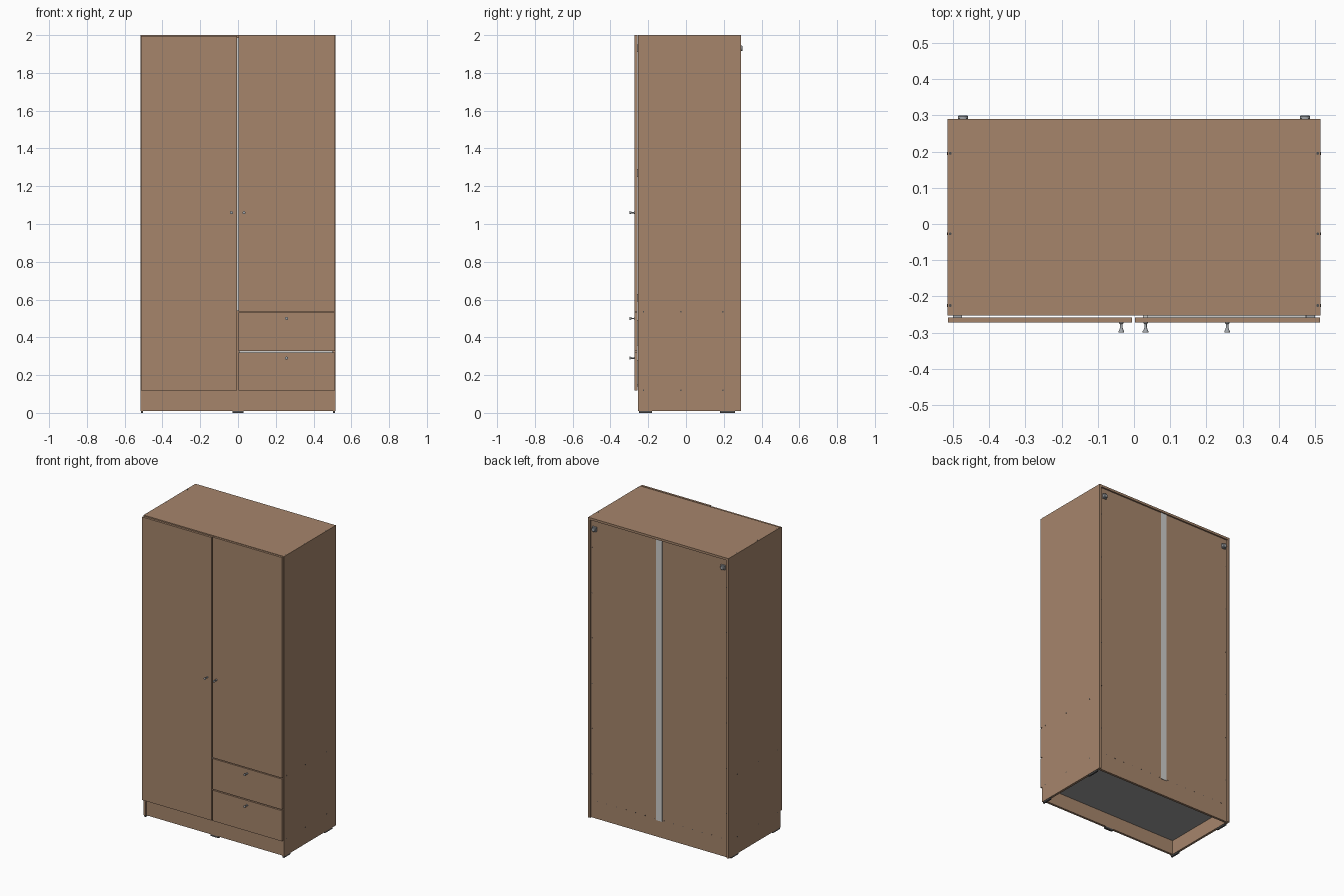
import bpy, bmesh, math
from mathutils import Matrix, Vector

cube = bpy.data.objects.get("Cube")
if cube:
    bpy.data.objects.remove(cube, do_unlink=True)


def material(name, rgb):
    m = bpy.data.materials.new(name)
    m.use_nodes = True
    m.diffuse_color = (*rgb, 1)
    m.node_tree.nodes["Principled BSDF"].inputs["Base Color"].default_value = (*rgb, 1)
    return m


WOOD = material("brown wood", (0.38, 0.235, 0.148))
PALE = material("pale grey", (0.62, 0.62, 0.61))
BOARD = material("grey board", (0.34, 0.34, 0.34))
STEEL = material("steel", (0.36, 0.38, 0.40))
DARK = material("dark metal", (0.08, 0.08, 0.08))


def finish(name, bm, *mats):
    me = bpy.data.meshes.new(name)
    bm.to_mesh(me)
    bm.free()
    for m in mats:
        me.materials.append(m)
    ob = bpy.data.objects.new(name, me)
    bpy.context.scene.collection.objects.link(ob)
    return ob


def box(name, x, y, z, mat=WOOD, facing=None, face_mat=None):
    """Box from (min, max) spans; faces pointing along `facing` take face_mat."""
    bm = bmesh.new()
    bmesh.ops.create_cube(bm, size=1)
    for v in bm.verts:
        for i, (lo, hi) in enumerate((x, y, z)):
            v.co[i] = hi if v.co[i] > 0 else lo
    bm.normal_update()
    if facing:
        for f in bm.faces:
            f.material_index = int(f.normal.dot(Vector(facing)) > 0.9)
    return finish(name, bm, mat, *([face_mat] if face_mat else []))


def lathe(name, at, axis, profile, mat, segments=20):
    """Revolve (radius, distance) points about an axis starting at `at`."""
    bm = bmesh.new()
    turn = Vector((0, 0, 1)).rotation_difference(Vector(axis)).to_matrix().to_4x4()
    place = Matrix.Translation(at) @ turn
    rings = [[bm.verts.new(place @ Vector((r * math.cos(a), r * math.sin(a), d)))
              for a in (2 * math.pi * k / segments for k in range(segments))]
             for r, d in profile]
    for low, high in zip(rings, rings[1:]):
        for k in range(segments):
            n = (k + 1) % segments
            bm.faces.new((low[k], low[n], high[n], high[k])).smooth = True
    bm.faces.new(rings[0][::-1])
    bm.faces.new(rings[-1])
    ob = finish(name, bm, mat)
    bpy.ops.object.select_all(action='DESELECT')
    ob.select_set(True)
    bpy.context.view_layer.objects.active = ob
    bpy.ops.object.shade_smooth_by_angle(angle=math.radians(35))
    return ob


def disc(name, at, axis, radius, depth, mat):
    return lathe(name, at, axis, [(radius, 0), (radius, depth)], mat, 12)


W, FRONT, BACK, T = 0.515, -0.253, 0.29, 0.015
INNER = W - T

# Carcass
box("top_panel", (-W, W), (FRONT, BACK), (2 - T, 2))
box("bottom_panel", (-INNER, INNER), (FRONT, 0.275), (0.105, 0.12), WOOD, (0, 0, -1), BOARD)
box("fixed_shelf", (-INNER, INNER), (FRONT + 0.005, 0.275), (0.528, 0.543))
box("lower_divider", (-0.008, 0.008), (FRONT + 0.005, 0.275), (0.12, 0.528))
box("front_plinth", (-INNER, INNER), (-0.247, -0.232), (0.011, 0.105))
box("back_plinth", (-INNER, INNER), (0.265, 0.28), (0.011, 0.12))
box("back_panel", (-INNER, INNER), (0.276, 0.28), (0.12, 2 - T), WOOD, (0, -1, 0), PALE)
box("back_joining_strip", (-0.022, 0.022), (0.274, 0.283), (0.12, 2 - T), PALE)

# Doors and drawer fronts
DOOR = (-0.272, -0.258)
box("right_door", (-0.513, -0.005), DOOR, (0.118, 1.995))
box("left_door", (0.003, 0.513), DOOR, (0.537, 2.0))
for label, low, high in (("lower", 0.118, 0.321), ("upper", 0.328, 0.531)):
    box(label + "_drawer_front", (0.003, 0.513), DOOR, (low, high))
    # Open drawer tray
    a, b, z0, z1 = 0.025, 0.485, low + 0.03, high - 0.04
    box(label + "_drawer_base", (a, b), (-0.258, 0.22), (z0, z0 + 0.006), PALE)
    for side, x in (("inner", (a, a + 0.012)), ("outer", (b - 0.012, b))):
        box(f"{label}_drawer_{side}_side", x, (-0.258, 0.22), (z0, z1), PALE)
    box(label + "_drawer_back", (a, b), (0.208, 0.22), (z0, z1), PALE)

# Knobs
KNOB = [(0.006, 0), (0.006, 0.002), (0.0035, 0.004), (0.0035, 0.014),
        (0.006, 0.021), (0.008, 0.024), (0.008, 0.027), (0.006, 0.028)]
for name, x, z in (("right_door_knob", -0.035, 1.06), ("left_door_knob", 0.032, 1.06),
                   ("upper_drawer_knob", 0.257, 0.5), ("lower_drawer_knob", 0.257, 0.29)):
    lathe(name, (x, DOOR[0], z), (0, -1, 0), KNOB, STEEL)

# Mirrored parts
for side, s in (("right", -1), ("left", 1)):
    def span(a, b):
        return tuple(sorted((s * a, s * b)))

    box(side + "_side_panel", span(INNER, W), (FRONT, BACK), (0.01, 2 - T))
    # Glides under the side panels
    for end, y in (("front", (-0.25, -0.18)), ("back", (0.18, 0.26))):
        box(f"{side}_{end}_glide", span(INNER + 0.002, W - 0.002), y, (0, 0.01), DARK)
    # Assembly bolts
    for y in (-0.225, -0.027, 0.195):
        disc(side + "_top_bolt", (s * 0.507, y, 1.998), (0, 0, 1), 0.004, 0.0025, DARK)
        for z in (0.535, 0.12):
            disc(side + "_side_bolt", (s * (W - 0.002), y, z), (s, 0, 0), 0.004, 0.0025, DARK)
    # Hinges
    for z in (1.93, 1.27, 0.61) + ((0.16,) if s < 0 else ()):
        box(side + "_hinge_plate", span(0.475, 0.499), (-0.26, -0.2), (z - 0.02, z + 0.02), STEEL)
    # Wall fixings at the back
    box(side + "_wall_bracket", span(0.458, 0.486), (0.278, 0.291), (1.915, 1.945), STEEL)
    lathe(side + "_wall_fixing", (s * 0.472, 0.29, 1.93), (0, 1, 0),
          [(0.014, 0), (0.014, 0.007), (0.011, 0.01)], STEEL)
    # Back panel nails
    for k in range(6):
        disc(side + "_back_nail", (s * 0.492, 0.279, 0.3 + k * 0.3), (0, 1, 0), 0.003, 0.002, DARK)

# Centre support and lower row of nails
box("centre_glide", (-0.03, 0.03), (-0.247, -0.232), (0, 0.011), DARK)
for k in range(14):
    disc("lower_back_nail", (-0.455 + k * 0.07, 0.279, 0.128), (0, 1, 0), 0.003, 0.002, DARK)
